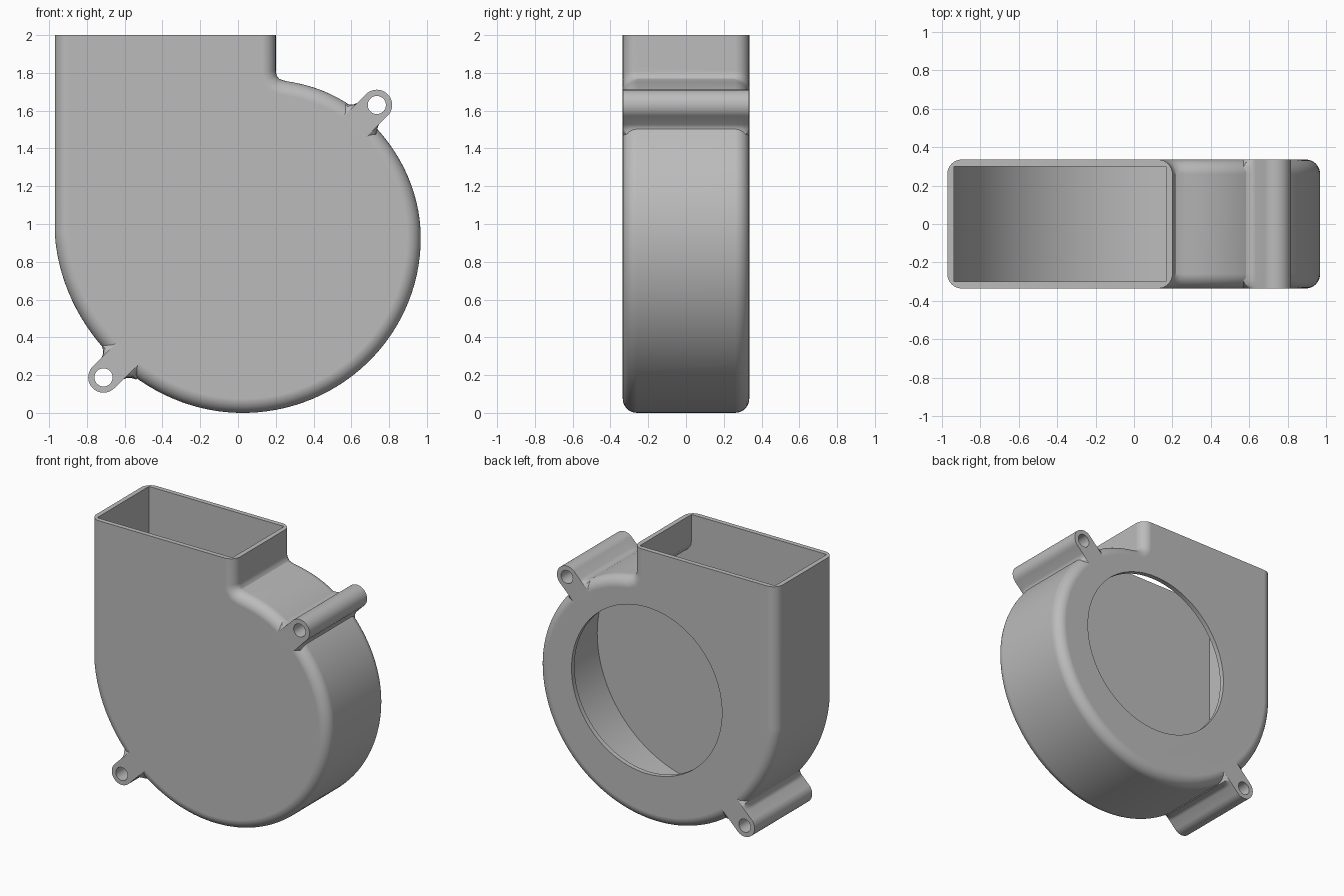
import bpy, bmesh, math
from mathutils import Vector

if "Cube" in bpy.data.objects:
    bpy.data.objects.remove(bpy.data.objects["Cube"], do_unlink=True)

HALF = 0.335      # half depth of the housing
WALL = 0.035
ROUND = 0.075     # rounding of the outer edges
CENTRE = Vector((0.04, 0.95))

grey = bpy.data.materials.new("plain grey")
grey.use_nodes = True
grey.diffuse_color = (0.5, 0.5, 0.5, 1)
grey.node_tree.nodes["Principled BSDF"].inputs["Base Color"].default_value = (0.5, 0.5, 0.5, 1)


def loft(name, rings):
    """Closed solid from equal (y, outline) rings with flat end caps."""
    bm = bmesh.new()
    loops = [[bm.verts.new((p[0], y, p[1])) for p in outline] for y, outline in rings]
    n = len(loops[0])
    for a, b in zip(loops, loops[1:]):
        for i in range(n):
            j = (i + 1) % n
            bm.faces.new((a[i], a[j], b[j], b[i]))
    bm.faces.new(loops[0])
    bm.faces.new(loops[-1])
    bmesh.ops.recalc_face_normals(bm, faces=bm.faces)
    mesh = bpy.data.meshes.new(name)
    bm.to_mesh(mesh)
    bm.free()
    mesh.materials.append(grey)
    obj = bpy.data.objects.new(name, mesh)
    bpy.context.collection.objects.link(obj)
    return obj


def circle(centre, radius, steps):
    return [centre + radius * Vector((math.cos(a), math.sin(a)))
            for a in (2 * math.pi * i / steps for i in range(steps))]


def activate(obj):
    bpy.ops.object.select_all(action='DESELECT')
    obj.select_set(True)
    bpy.context.view_layer.objects.active = obj


def finish(obj, cutters):
    """Cut the openings, then shade smooth with crisp edges."""
    activate(obj)
    for cutter in cutters:
        mod = obj.modifiers.new("cut", 'BOOLEAN')
        mod.operation, mod.solver, mod.object = 'DIFFERENCE', 'EXACT', cutter
        bpy.ops.object.modifier_apply(modifier=mod.name)
    bpy.ops.object.shade_smooth_by_angle(angle=math.radians(32))
    obj.modifiers.new("flat caps", 'WEIGHTED_NORMAL').keep_sharp = True


def spiral_radius(angle):
    """Smooth interpolation of the scroll radius by angle in degrees."""
    k = [(74, .836), (56, .868), (38, .89), (0, .927), (-90, .95), (-140, .966), (-180, 1.01)]
    slope = [(k[min(i + 1, len(k) - 1)][1] - k[max(i - 1, 0)][1]) /
             (k[min(i + 1, len(k) - 1)][0] - k[max(i - 1, 0)][0]) for i in range(len(k))]
    for i in range(len(k) - 1):
        (a0, r0), (a1, r1) = k[i], k[i + 1]
        if angle >= a1:
            break
    h = a1 - a0
    t = (angle - a0) / h
    return (r0 * (1 + 2 * t) * (1 - t) ** 2 + slope[i] * h * t * (1 - t) ** 2
            + r1 * t * t * (3 - 2 * t) + slope[i + 1] * h * t * t * (t - 1))


def offset(path, d):
    """Move an open path inwards by d, mitred at each point."""
    dirs = [(b - a).normalized() for a, b in zip(path, path[1:])]
    normals = [Vector((v.y, -v.x)) for v in dirs]
    out = []
    for i, p in enumerate(path):
        n0, n1 = normals[max(i - 1, 0)], normals[min(i, len(normals) - 1)]
        out.append(p + d * (n0 + n1) / (1 + n0.dot(n1)))
    return out


# Scroll outline with the outlet duct
path = [Vector(p) for p in ((.2, 2), (.2, 1.81), (.204, 1.787), (.217, 1.769), (.24, 1.76))]
STEPS = 84
for i in range(STEPS + 1):
    deg = 74 - 254 * i / STEPS
    a = math.radians(deg)
    path.append(CENTRE + spiral_radius(deg) * Vector((math.cos(a), math.sin(a))))
path.append(Vector((path[-1].x, 2)))

# Housing with rounded front and back edges
quarter = [math.pi / 2 * i / 8 for i in range(9)]
half_rings = [(HALF - ROUND * (1 - math.sin(a)), offset(path, ROUND * (1 - math.cos(a)))) for a in quarter]
rings = [(-y, o) for y, o in reversed(half_rings)] + half_rings
housing = loft("blower_housing", rings)

# Cutters: inner cavity and round back inlet
inner = offset(path, WALL)
for end in (0, -1):
    inner[end].y = 2.1
cavity = loft("cavity_cutter", [(-HALF + WALL, inner), (HALF - WALL, inner)])
inlet_outline = circle(Vector((.085, .97)), .612, 96)
inlet = loft("inlet_cutter", [(.2, inlet_outline), (.45, inlet_outline)])
cutters = [cavity, inlet]
finish(housing, cutters)


# Mounting lugs: bored sleeves on flared necks
def lug(name, centre, direction):
    u = Vector(direction).normalized()
    v = Vector((-u.y, u.x))
    r = .081

    def outline(flare):
        side = [(-.2, r + .05 * flare), (-.115, r + .05 * flare), (-.102, r + .026 * flare),
                (-.087, r + .009 * flare), (-.065, r)]
        arc = [(r * math.sin(t), r * math.cos(t)) for t in (math.pi * i / 24 for i in range(25))]
        pts = side + arc + [(a, -b) for a, b in reversed(side)]
        return [centre + a * u + b * v for a, b in pts]

    end = HALF - .0005
    flares = [(end, 0), (end - .015, .45), (end - .04, .8), (end - .075, 1)]
    body = loft(name, [(-y, outline(f)) for y, f in flares] + [(y, outline(f)) for y, f in reversed(flares)])
    hole = circle(centre, .048, 32)
    bore = loft(name + "_bore_cutter", [(-.5, hole), (.5, hole)])
    cutters.append(bore)
    finish(body, [cavity, bore])


lug("upper_mounting_lug", Vector((.735, 1.63)), (1, 1))
lug("lower_mounting_lug", Vector((-.712, .188)), (-1, -1))

for cutter in cutters:
    bpy.data.objects.remove(cutter, do_unlink=True)
